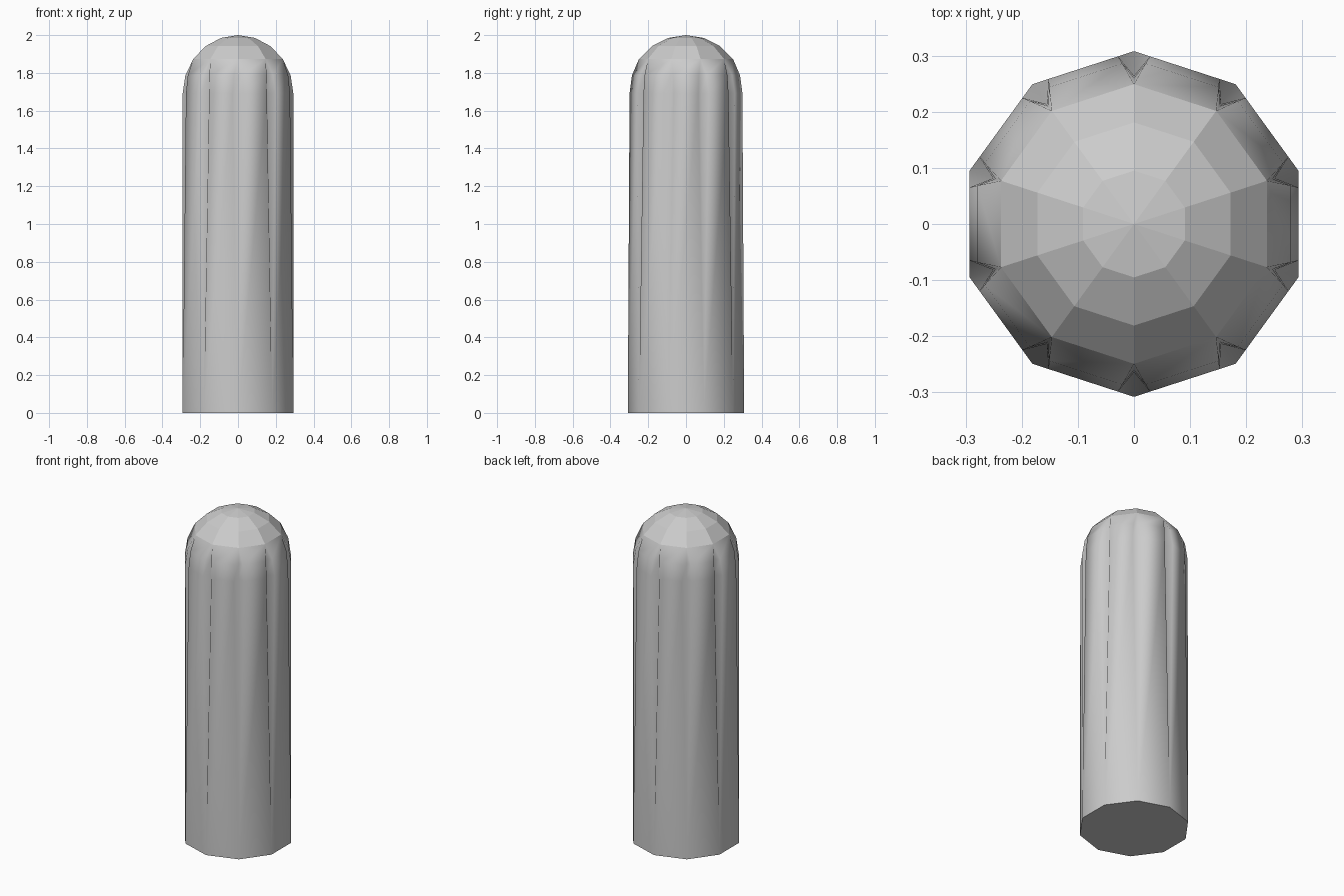
import bpy, bmesh, math
from mathutils import Vector

if "Cube" in bpy.data.objects:
    bpy.data.objects.remove(bpy.data.objects["Cube"])

N = 10          # sides
R = 0.308       # corner radius
ZC = 2 - R      # height where the dome starts

bm = bmesh.new()


def corner(i, r, z):
    a = math.pi / 2 + i * 2 * math.pi / N
    return Vector((r * math.cos(a), r * math.sin(a), z))


def ring(r, z):
    return [bm.verts.new(corner(i, r, z)) for i in range(N)]


def groove_ring(r, z, width, valley):
    """Each corner becomes (lip, valley, lip)."""
    out = []
    for i in range(N):
        c = corner(i, r, z)
        before = c + (corner(i - 1, r, z) - c).normalized() * width
        after = c + (corner(i + 1, r, z) - c).normalized() * width
        out.append([bm.verts.new(p) for p in (before, corner(i, valley, z), after)])
    return out


def dome(k):
    a = math.radians(18 * k)
    return R * math.sin(a), ZC + R * math.cos(a)


# Rings: base, two notched shoulder rings, then the dome
base = ring(R, 0)
shoulder = groove_ring(*dome(5), 0.03, 0.264)
upper = groove_ring(*dome(4), 0.022, 0.260)
d3, d2, d1 = (ring(*dome(k)) for k in (3, 2, 1))
tip = bm.verts.new((0, 0, 2))


def face(*v, smooth=False):
    bm.faces.new(v).smooth = smooth


face(*reversed(base))
for i in range(N):
    j = (i + 1) % N
    s, sn, u, un = shoulder[i], shoulder[j], upper[i], upper[j]
    # Flat panels between grooves
    face(base[i], base[j], sn[0], s[2], smooth=True)
    face(s[2], sn[0], un[0], u[2], smooth=True)
    face(u[2], un[0], d3[j], d3[i], smooth=True)
    # Groove walls, tapering to a point at both ends
    for a in (0, 1):
        face(base[i], s[a + 1], s[a], smooth=True)
        face(s[a], s[a + 1], u[a + 1], u[a], smooth=True)
        face(u[a], u[a + 1], d3[i], smooth=True)
    # Faceted dome
    face(d3[i], d3[j], d2[j], d2[i])
    face(d2[i], d2[j], d1[j], d1[i])
    face(d1[i], d1[j], tip)

bmesh.ops.recalc_face_normals(bm, faces=bm.faces)
for e in bm.edges:
    if any(not f.smooth for f in e.link_faces):
        e.smooth = False

mesh = bpy.data.meshes.new("fluted_post")
bm.to_mesh(mesh)
bm.free()
bpy.context.collection.objects.link(bpy.data.objects.new("fluted_post", mesh))
